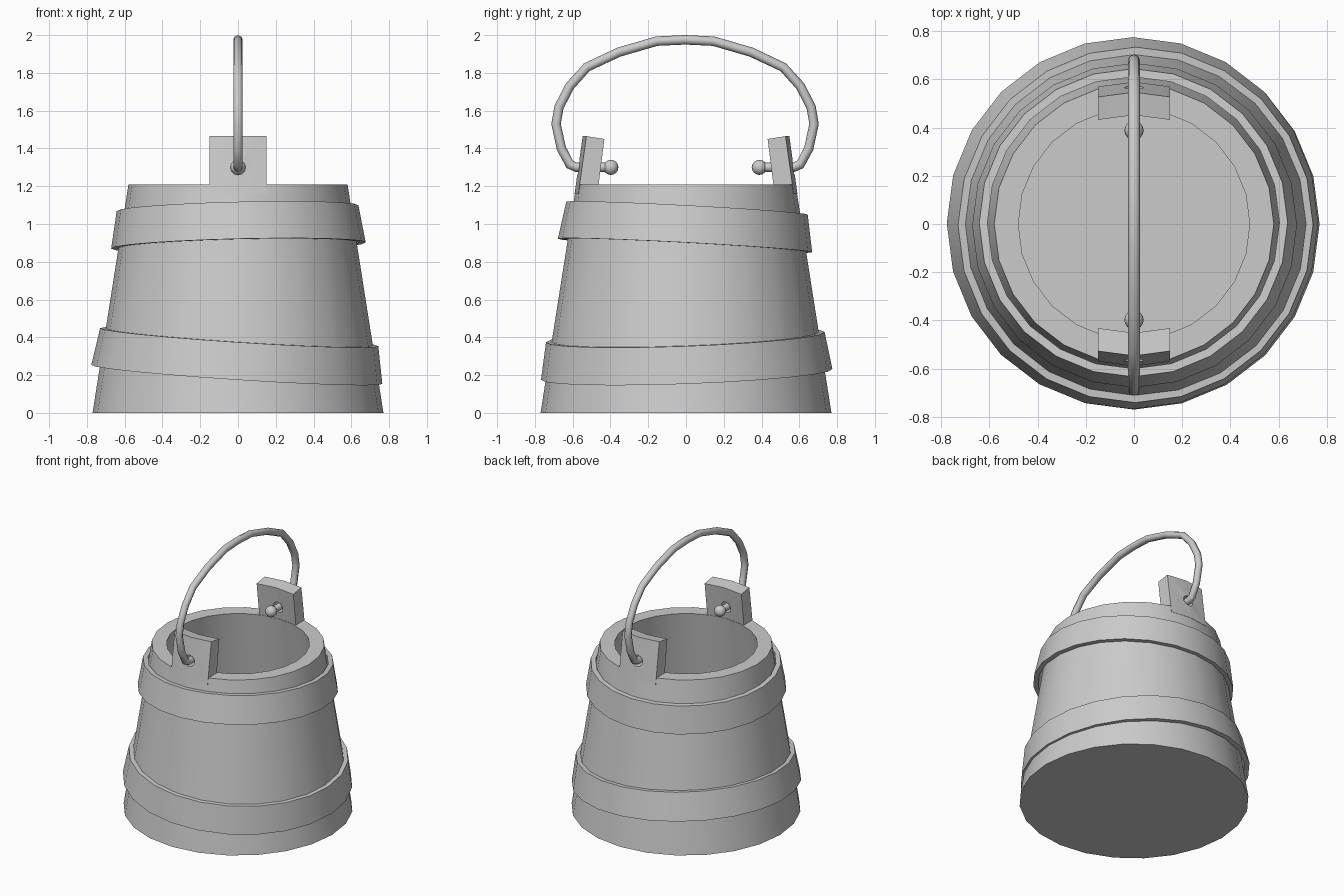
import bpy, bmesh, math
from mathutils import Vector

if "Cube" in bpy.data.objects:
    bpy.data.objects.remove(bpy.data.objects["Cube"])

SIDES = 24


def finish(name, bm, angle=30):
    bmesh.ops.recalc_face_normals(bm, faces=bm.faces)
    mesh = bpy.data.meshes.new(name)
    bm.to_mesh(mesh)
    bm.free()
    ob = bpy.data.objects.new(name, mesh)
    bpy.context.collection.objects.link(ob)
    smooth(ob, angle)
    return ob


def smooth(ob, angle=30):
    bpy.ops.object.select_all(action='DESELECT')
    ob.select_set(True)
    bpy.context.view_layer.objects.active = ob
    bpy.ops.object.shade_smooth_by_angle(angle=math.radians(angle))


def lathe(name, profile, closed):
    """Spin an (r, z) profile round z; an open profile gets end caps."""
    bm = bmesh.new()
    rings = [[bm.verts.new((r * math.cos(math.tau * i / SIDES),
                            r * math.sin(math.tau * i / SIDES), z))
              for i in range(SIDES)] for r, z in profile]
    pairs = list(zip(rings, rings[1:]))
    if closed:
        pairs.append((rings[-1], rings[0]))
    else:
        bm.faces.new(rings[0])
        bm.faces.new(rings[-1])
    for a, b in pairs:
        for i in range(SIDES):
            j = (i + 1) % SIDES
            bm.faces.new((a[i], a[j], b[j], b[i]))
    return finish(name, bm)


# Tapered tub: outer wall, rim, inner wall and floor
lathe("bucket_body", [(0.77, 0), (0.58, 1.21), (0.48, 1.21), (0.655, 0.1)], False)

# Slightly tilted hoops
for name, z, r_low, r_top, normal in (
        ("lower_hoop", 0.302, 0.772, 0.738, (0.065, -0.037, 1)),
        ("upper_hoop", 0.985, 0.674, 0.64, (-0.024, 0.053, 1))):
    hoop = lathe(name, [(r_low, -0.099), (r_top, 0.099),
                        (r_top - 0.034, 0.099), (r_low - 0.034, -0.099)], True)
    hoop.location.z = z
    hoop.rotation_mode = 'QUATERNION'
    hoop.rotation_quaternion = Vector((0, 0, 1)).rotation_difference(Vector(normal))

# Cutter for the handle holes
bpy.ops.mesh.primitive_cylinder_add(vertices=12, radius=0.04, depth=1.6,
                                    location=(0, 0, 1.30),
                                    rotation=(math.pi / 2, 0, 0))
cutter = bpy.context.object
cutter.name = "hole_cutter"

# Raised ears: curved, leaning staves with a hole each
for name, s in (("front_ear", -1), ("back_ear", 1)):
    bm = bmesh.new()
    cols = []
    for x in (-0.15, 0, 0.15):
        d = 0.0 if x == 0 else 0.02
        cols.append([bm.verts.new((x, s * (y - d), z)) for y, z in
                     ((0.590, 1.16), (0.547, 1.465), (0.452, 1.45), (0.489, 1.16))])
    for a, b in zip(cols, cols[1:]):
        for i in range(4):
            j = (i + 1) % 4
            bm.faces.new((a[i], a[j], b[j], b[i]))
    bm.faces.new(cols[0])
    bm.faces.new(cols[-1])
    ear = finish(name, bm)
    mod = ear.modifiers.new("hole", 'BOOLEAN')
    mod.operation = 'DIFFERENCE'
    mod.object = cutter
    mod.solver = 'EXACT'
    bpy.ops.object.modifier_apply(modifier=mod.name)
bpy.data.objects.remove(cutter)

# Bail handle: bent rod through both holes
half = [(0.39, 1.30), (0.575, 1.30), (0.61, 1.315), (0.655, 1.40), (0.683, 1.53),
        (0.667, 1.62), (0.61, 1.73), (0.52, 1.83), (0.35, 1.91), (0.15, 1.968)]
path = half + [(0.0, 1.975)] + [(-y, z) for y, z in reversed(half)]
curve = bpy.data.curves.new("handle", 'CURVE')
curve.dimensions = '3D'
curve.bevel_depth = 0.025
curve.bevel_resolution = 2
curve.use_fill_caps = True
spline = curve.splines.new('POLY')
spline.points.add(len(path) - 1)
for p, (y, z) in zip(spline.points, path):
    p.co = (0, y - 0.005, z, 1)
handle = bpy.data.objects.new("handle", curve)
bpy.context.collection.objects.link(handle)
bpy.ops.object.select_all(action='DESELECT')
handle.select_set(True)
bpy.context.view_layer.objects.active = handle
bpy.ops.object.convert(target='MESH')
smooth(bpy.context.object, 50)

# Stop balls on the handle ends
for name, s in (("front_stop_ball", -1), ("back_stop_ball", 1)):
    bpy.ops.mesh.primitive_uv_sphere_add(segments=16, ring_count=8, radius=0.04,
                                         location=(0, s * 0.393 - 0.005, 1.30))
    ball = bpy.context.object
    ball.name = name
    smooth(ball, 60)
